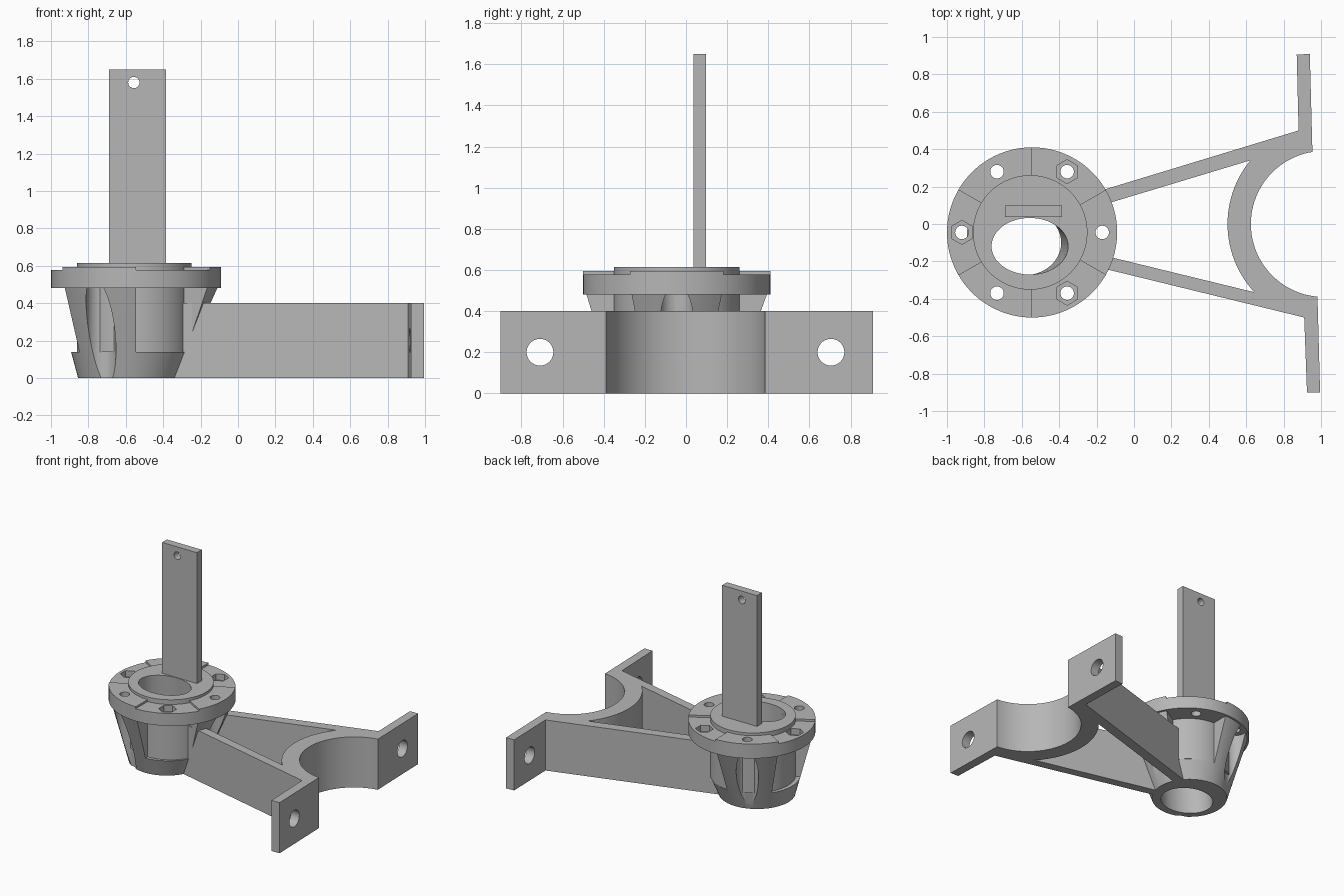
import bpy, bmesh, math
from mathutils import Vector

cube = bpy.data.objects.get("Cube")
if cube:
    bpy.data.objects.remove(cube, do_unlink=True)

grey = bpy.data.materials.new("plain grey")
grey.use_nodes = True
COLOUR = (0.47, 0.47, 0.47, 1)
grey.diffuse_color = COLOUR
grey.node_tree.nodes["Principled BSDF"].inputs["Base Color"].default_value = COLOUR

HUB = (-0.545, -0.045)      # flange and bolt circle centre
CORE = (-0.555, -0.045)     # inner sleeve centre


def loft(name, bottom, top):
    """Solid between two outlines of (x, y, z) points of equal length."""
    bm = bmesh.new()
    a = [bm.verts.new(p) for p in bottom]
    b = [bm.verts.new(p) for p in top]
    bm.faces.new(a)
    bm.faces.new(b)
    for i in range(len(a)):
        j = (i + 1) % len(a)
        bm.faces.new((a[i], a[j], b[j], b[i]))
    bmesh.ops.recalc_face_normals(bm, faces=bm.faces)
    mesh = bpy.data.meshes.new(name)
    bm.to_mesh(mesh)
    bm.free()
    mesh.materials.append(grey)
    obj = bpy.data.objects.new(name, mesh)
    bpy.context.collection.objects.link(obj)
    return obj


def arc(c, r, start, end, n, ry=None):
    ry = ry or r
    angles = [math.radians(start + (end - start) * i / n) for i in range(n + 1)]
    return [(c[0] + r * math.cos(t), c[1] + ry * math.sin(t)) for t in angles]


def ring(c, r, n=64, ry=None, turn=0):
    return arc(c, r, turn, turn + 360, n, ry)[:-1]


def at(points, z):
    return [(x, y, z) for x, y in points]


def prism(name, points, z0, z1):
    return loft(name, at(points, z0), at(points, z1))


def sector(name, mid, r0, r1, z0, z1):
    """Sixty degree piece of a ring around the hub."""
    points = arc(HUB, r1, mid - 30, mid + 30, 16) + arc(HUB, r0, mid + 30, mid - 30, 16)
    return prism(name, points, z0, z1)


def rod(axis, centre, r, length):
    """Round cutter along the x or y axis."""
    rot = (0, math.pi / 2, 0) if axis == "x" else (math.pi / 2, 0, 0)
    bpy.ops.mesh.primitive_cylinder_add(vertices=40, radius=r, depth=length,
                                        location=centre, rotation=rot)
    return bpy.context.object


def cut(obj, *cutters):
    for cutter in cutters:
        mod = obj.modifiers.new("cut", "BOOLEAN")
        mod.operation = "DIFFERENCE"
        mod.solver = "EXACT"
        mod.object = cutter
        bpy.context.view_layer.objects.active = obj
        bpy.ops.object.modifier_apply(modifier=mod.name)
        bpy.data.objects.remove(cutter, do_unlink=True)


def bolt(angle):
    t = math.radians(angle)
    return (HUB[0] + 0.375 * math.cos(t), HUB[1] + 0.375 * math.sin(t))


def bore():
    """Oval bore, leaning slightly from bottom to top."""
    return loft("bore_cutter", at(ring((-0.59, -0.1), 0.2, ry=0.175), -0.01),
                at(ring((-0.555, -0.12), 0.205, ry=0.15), 0.65))


ROUND_BOLTS = (0, 120, 240)
HEX_BOLTS = (60, 180, 300)

# Tapered hub body with open windows and bolt clearances
body = loft("hub_body", at(ring((-0.58, -0.06), 0.275, 96), 0),
            at(ring(HUB, 0.442, 96), 0.49))
cut(body, bore())
for a in HEX_BOLTS:
    cut(body, sector("window_cutter", a, 0.29, 0.6, 0.14, 0.52))
for a in ROUND_BOLTS:
    cut(body, prism("clearance_cutter", ring(bolt(a), 0.08, 40), -0.05, 0.52))

# Inner sleeve rising above the flange
core = prism("inner_sleeve", ring(CORE, 0.306, 96), 0.14, 0.615)
cut(core, bore())

# Flange with bolt holes and sunk hexagons
flange = prism("flange", ring(HUB, 0.455, 96), 0.48, 0.578)
cut(flange, bore())
for a in ROUND_BOLTS + HEX_BOLTS:
    cut(flange, prism("bolt_cutter", ring(bolt(a), 0.036, 32), 0.4, 0.7))
for a in HEX_BOLTS:
    cut(flange, prism("hex_cutter", ring(bolt(a), 0.064, 6, turn=30), 0.53, 0.7))

# Raised pads on the flange
pads = []
for a in ROUND_BOLTS:
    pad = sector("raised_pad", a, 0.29, 0.455, 0.57, 0.594)
    cut(pad, prism("bolt_cutter", ring(bolt(a), 0.036, 32), 0.4, 0.7))
    pads.append(pad)

# Upright plate with a small hole
plate = prism("upright_plate", [(-0.69, 0.037), (-0.385, 0.037),
                                (-0.385, 0.098), (-0.69, 0.098)], 0.55, 1.65)
cut(plate, rod("y", (-0.557, 0.07, 1.58), 0.03, 0.4))

# Two arms, saddle and mounting ears as one outline
outline = [(-0.38, 0.117), (0.88, 0.5), (0.87, 0.905), (0.94, 0.91)]
outline += arc((1.015, 0), 0.39, 99, 265, 48)
outline += [(0.995, -0.902), (0.925, -0.902), (0.91, -0.5),
            (-0.36, -0.19), (-0.36, -0.12)]
outline += arc((1.035, 0), 0.535, 223, 140.5, 32)
outline += [(-0.34, 0.05)]
bracket = prism("arm_bracket", outline, 0, 0.4)
for y in (-0.71, 0.705):
    cut(bracket, rod("x", (0.93, y, 0.2), 0.065, 0.4))

# Smooth curved walls, keep edges sharp
bpy.ops.object.select_all(action="DESELECT")
for obj in [body, core, flange, plate, bracket] + pads:
    obj.data.materials.clear()
    obj.data.materials.append(grey)
    for face in obj.data.polygons:
        face.material_index = 0
    obj.select_set(True)
bpy.context.view_layer.objects.active = body
bpy.ops.object.shade_smooth_by_angle(angle=math.radians(30))
